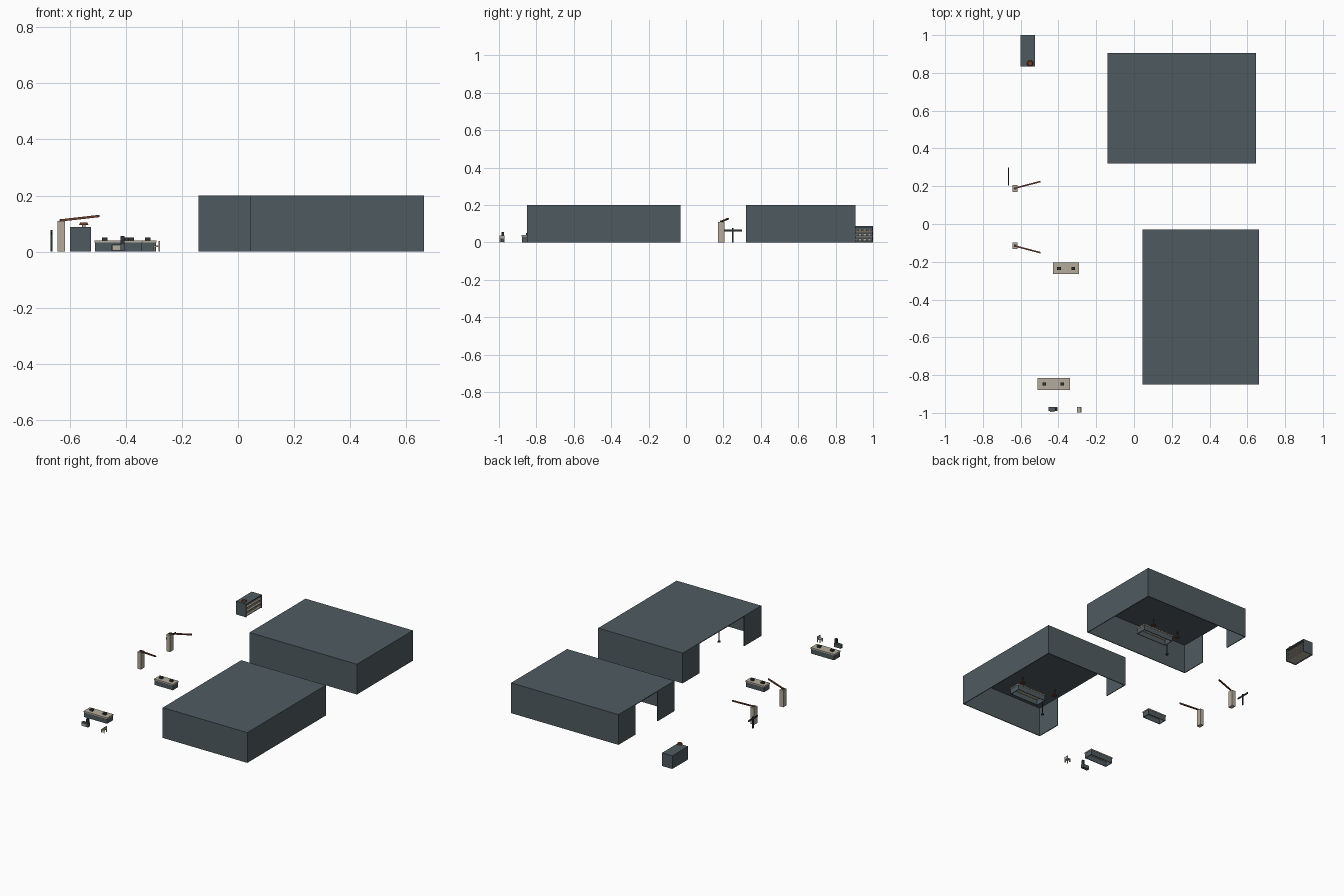
import bpy, bmesh, math
from mathutils import Vector, Matrix

if "Cube" in bpy.data.objects:
    bpy.data.objects.remove(bpy.data.objects["Cube"])


def mat(name, rgb):
    m = bpy.data.materials.new(name)
    m.diffuse_color = (*rgb, 1)
    m.use_nodes = True
    m.node_tree.nodes["Principled BSDF"].inputs["Base Color"].default_value = m.diffuse_color
    return m


SLATE = mat("slate", (0.078, 0.105, 0.118))
TAN = mat("tan", (0.46, 0.415, 0.33))
BROWN = mat("red_brown", (0.16, 0.045, 0.025))
DARK = mat("charcoal", (0.03, 0.034, 0.037))


def finish(name, bm, material):
    bmesh.ops.recalc_face_normals(bm, faces=bm.faces)
    me = bpy.data.meshes.new(name)
    bm.to_mesh(me)
    bm.free()
    me.materials.append(material)
    ob = bpy.data.objects.new(name, me)
    bpy.context.collection.objects.link(ob)
    return ob


def boxes(name, material, *spans):
    """One object from boxes given as (x0, x1, y0, y1, z0, z1)."""
    bm = bmesh.new()
    for x0, x1, y0, y1, z0, z1 in spans:
        mid = Vector((x0 + x1, y0 + y1, z0 + z1)) / 2
        m = Matrix.Translation(mid) @ Matrix.Diagonal((x1 - x0, y1 - y0, z1 - z0, 1))
        bmesh.ops.create_cube(bm, size=1, matrix=m)
    return finish(name, bm, material)


def cyl(name, material, x, y, z0, z1, r0, r1=None, n=12):
    bm = bmesh.new()
    bmesh.ops.create_cone(bm, cap_ends=True, segments=n, radius1=r0,
                          radius2=r0 if r1 is None else r1, depth=z1 - z0,
                          matrix=Matrix.Translation((x, y, (z0 + z1) / 2)))
    return finish(name, bm, material)


def beam(name, material, a, b, w):
    """Square bar between two points."""
    a, b = Vector(a), Vector(b)
    d = b - a
    m = Matrix.Translation((a + b) / 2) @ d.to_track_quat('Z', 'Y').to_matrix().to_4x4() \
        @ Matrix.Diagonal((w, w, d.length, 1))
    bm = bmesh.new()
    bmesh.ops.create_cube(bm, size=1, matrix=m)
    return finish(name, bm, material)


def shell(x0, x1, y0, y1, h, t):
    """Four thin walls without a floor."""
    return [(x0, x1, y0, y0 + t, 0, h), (x0, x1, y1 - t, y1, 0, h),
            (x0, x0 + t, y0 + t, y1 - t, 0, h), (x1 - t, x1, y0 + t, y1 - t, 0, h)]


def counter(name, x0, x1, y0, y1, h, tops):
    boxes(name + "_body", SLATE, *shell(x0 + .002, x1 - .002, y0 + .002, y1 - .002, h - .008, .004))
    boxes(name + "_top", TAN, (x0, x1, y0, y1, h - .008, h))
    if tops:
        ym = (y0 + y1) / 2
        boxes(name + "_items", DARK,
              *[(x - .01, x + .01, ym - .008, ym + .008, h, h + .011) for x in tops])


def shed(name, x0, x1, y0, y1, pole, lamps, desk):
    t, h, post = .005, .2, .176
    # Three full walls, a wide doorway on the left between two wall stubs
    boxes(name + "_walls", SLATE,
          (x0, x1, y0, y0 + t, 0, h - t), (x0, x1, y1 - t, y1, 0, h - t),
          (x1 - t, x1, y0 + t, y1 - t, 0, h - t),
          (x0, x0 + t, y0 + t, y0 + post, 0, h - t),
          (x0, x0 + t, y1 - post, y1 - t, 0, h - t))
    boxes(name + "_roof", SLATE, (x0, x1, y0, y1, h - t, h))
    # Interior fittings
    counter(name + "_desk", *desk, .042, None)
    cyl(name + "_pole_base", DARK, *pole, 0, .006, .009)
    cyl(name + "_pole", DARK, *pole, .006, .11, .0025, n=8)
    for i, (x, y) in enumerate(lamps):
        cyl(f"{name}_lamp_shade_{i}", BROWN, x, y, .15, .162, .016, .008)
        cyl(f"{name}_lamp_stem_{i}", DARK, x, y, .162, h - t, .002, n=6)


shed("back_shed", -.14, .645, .32, .905, (.09, .425),
     [(.22, .45), (.01, .43)], (.17, .40, .50, .575))
shed("front_shed", .045, .663, -.85, -.03, (.203, -.635),
     [(.38, -.615), (.13, -.607)], (.30, .52, -.57, -.49))

# Outdoor counters
counter("near_counter", -.512, -.34, -.88, -.815, .04, (-.475, -.38))
counter("far_counter", -.428, -.29, -.265, -.205, .04, (-.397, -.322))

# Barrier posts with raised arms
for name, y, tip in (("back_barrier", .188, .225), ("front_barrier", -.115, -.152)):
    boxes(name + "_post", TAN, (-.643, -.617, y - .018, y + .018, 0, .11))
    beam(name + "_arm", BROWN, (-.636, y, .111), (-.495, tip, .127), .008)
    boxes(name + "_hinge", DARK, (-.634, -.622, y - .006, y + .006, .106, .116))

# Thin signpost
boxes("signpost", DARK, (-.668, -.662, .246, .254, 0, .077),
      (-.667, -.663, .203, .3, .059, .07))

# Storage rack open on its right side
X0, X1, Y0, Y1, H = -.6, -.525, .835, 1.0, .087
boxes("rack_frame", SLATE, (X0, X1, Y0, Y0 + .005, 0, H), (X0, X1, Y1 - .005, Y1, 0, H),
      (X0, X0 + .005, Y0 + .005, Y1 - .005, 0, H), (X0, X1, Y0 + .005, Y1 - .005, H - .006, H))
boxes("rack_shelves", TAN,
      *[(X0 + .005, X1 - .001, Y0 + .005, Y1 - .005, z, z + .007) for z in (.004, .03, .056)])
boxes("rack_goods", TAN,
      *[(X0 + .015, X1 - .012, Y0 + .012 + i * .025, Y0 + .029 + i * .025, z, z + .01)
        for z in (.011, .037, .063) for i in range(6)])
cyl("rack_top_stem", TAN, -.55, .85, H, .097, .007)
cyl("rack_top_cap", BROWN, -.55, .85, .095, .103, .017, .013)

# Small machine with a raised head
boxes("machine_body", SLATE, (-.452, -.404, -.99, -.97, .002, .026))
boxes("machine_panel", TAN, (-.446, -.42, -.994, -.99, .006, .022))
boxes("machine_head", DARK, (-.419, -.405, -.987, -.973, .026, .055))

# Small stool with a low back
sx, sy = -.29, -.984
boxes("stool", TAN, (sx - .011, sx + .011, sy - .014, sy + .014, .017, .022),
      (sx + .007, sx + .011, sy - .014, sy + .014, .022, .037),
      *[(sx + a * .0085 - .0025, sx + a * .0085 + .0025,
         sy + b * .0115 - .0025, sy + b * .0115 + .0025, 0, .017)
        for a in (-1, 1) for b in (-1, 1)])
